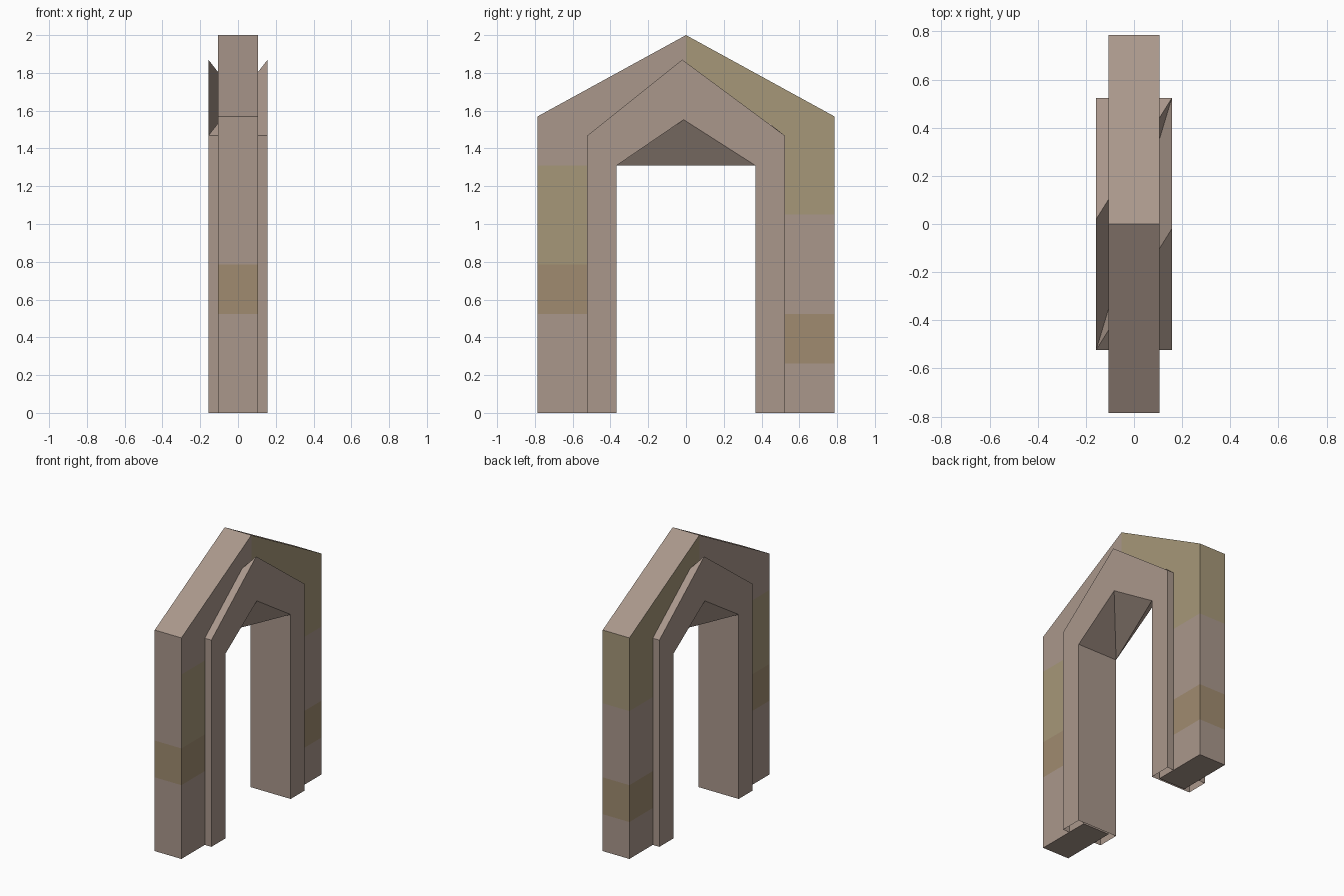
import bpy, bmesh

if "Cube" in bpy.data.objects:
    bpy.data.objects.remove(bpy.data.objects["Cube"])


def material(name, rgb):
    m = bpy.data.materials.new(name)
    m.diffuse_color = (*rgb, 1)
    m.use_nodes = True
    m.node_tree.nodes["Principled BSDF"].inputs["Base Color"].default_value = m.diffuse_color
    return m


MATS = [material("plain_stone", (0.40, 0.31, 0.26)),
        material("olive_stone", (0.38, 0.31, 0.19)),
        material("tan_stone", (0.35, 0.26, 0.16))]
PLAIN, OLIVE, TAN = 0, 1, 2


def finish(bm, name):
    bmesh.ops.remove_doubles(bm, verts=bm.verts[:], dist=0.0005)
    bmesh.ops.recalc_face_normals(bm, faces=bm.faces[:])
    me = bpy.data.meshes.new(name)
    bm.to_mesh(me)
    bm.free()
    for m in MATS:
        me.materials.append(m)
    bpy.context.collection.objects.link(bpy.data.objects.new(name, me))


def face(bm, pts, mat=PLAIN):
    bm.faces.new([bm.verts.new(p) for p in pts]).material_index = mat


# Outer arch: stacked stone courses in the y-z plane, given thickness in x
HALF, OUT, INN = 0.105, 0.785, 0.38
cells = []  # (profile, side material, end material)


def leg(s, courses):
    z0 = 0
    for z1, side, end in courses:
        cells.append(([(s * OUT, z0), (s * OUT, z1), (s * INN, z1), (s * INN, z0)], side, end))
        z0 = z1
    return z0


def gable(s, z, side, end):
    cells.append(([(s * OUT, z), (s * OUT, 1.57), (0, 2), (0, 1.6),
                   (s * INN, 1.33), (s * INN, z)], side, end))


z = leg(-1, [(0.524, PLAIN, PLAIN), (0.785, TAN, TAN), (1.31, OLIVE, PLAIN)])
gable(-1, z, PLAIN, PLAIN)
z = leg(1, [(0.262, PLAIN, PLAIN), (0.524, TAN, TAN), (1.05, PLAIN, PLAIN)])
gable(1, z, OLIVE, OLIVE)

bm = bmesh.new()
edges = [frozenset((p[i - 1], p[i])) for p, _, _ in cells for i in range(len(p))]
for p, side, end in cells:
    for x in (-HALF, HALF):
        face(bm, [(x, *q) for q in p], side)
    for i in range(len(p)):
        a, b = p[i - 1], p[i]
        if edges.count(frozenset((a, b))) == 1:  # only the outside boundary
            mat = end if a[0] == b[0] else PLAIN
            face(bm, [(-HALF, *a), (-HALF, *b), (HALF, *b), (HALF, *a)], mat)
finish(bm, "outer_arch")

# Inner trim: proud frame, the two sides are half-turn copies of each other
TX = 0.157


def folded_roof(bm, y, z, peak_y, peak_z):
    """Six-sided gable strip folded along its diagonals."""
    for s in (-1, 1):
        near, far = (s * TX, -s * y, z), (-s * TX, -s * y, z)
        peak, opposite = (s * TX, -s * peak_y, peak_z), (s * TX, s * y, z)
        face(bm, [peak, near, far])
        face(bm, [peak, far, opposite])


bm = bmesh.new()
folded_roof(bm, 0.523, 1.468, 0.02, 1.87)
folded_roof(bm, 0.367, 1.31, 0.012, 1.552)
for s in (-1, 1):
    x = s * TX
    peak_out, peak_in = (x, -s * 0.02, 1.87), (x, -s * 0.012, 1.552)
    for t in (-1, 1):
        outer, inner = (x, t * 0.523, 1.468), (x, t * 0.367, 1.31)
        face(bm, [outer, peak_out, peak_in, inner])
        face(bm, [(x, t * 0.523, 0), outer, inner, (x, t * 0.367, 0)])
        # leg cheeks running through the arch
    for y, h in ((0.523, 1.468), (0.367, 1.31)):
        face(bm, [(-TX, s * y, 0), (TX, s * y, 0), (TX, s * y, h), (-TX, s * y, h)])
finish(bm, "inner_trim")
